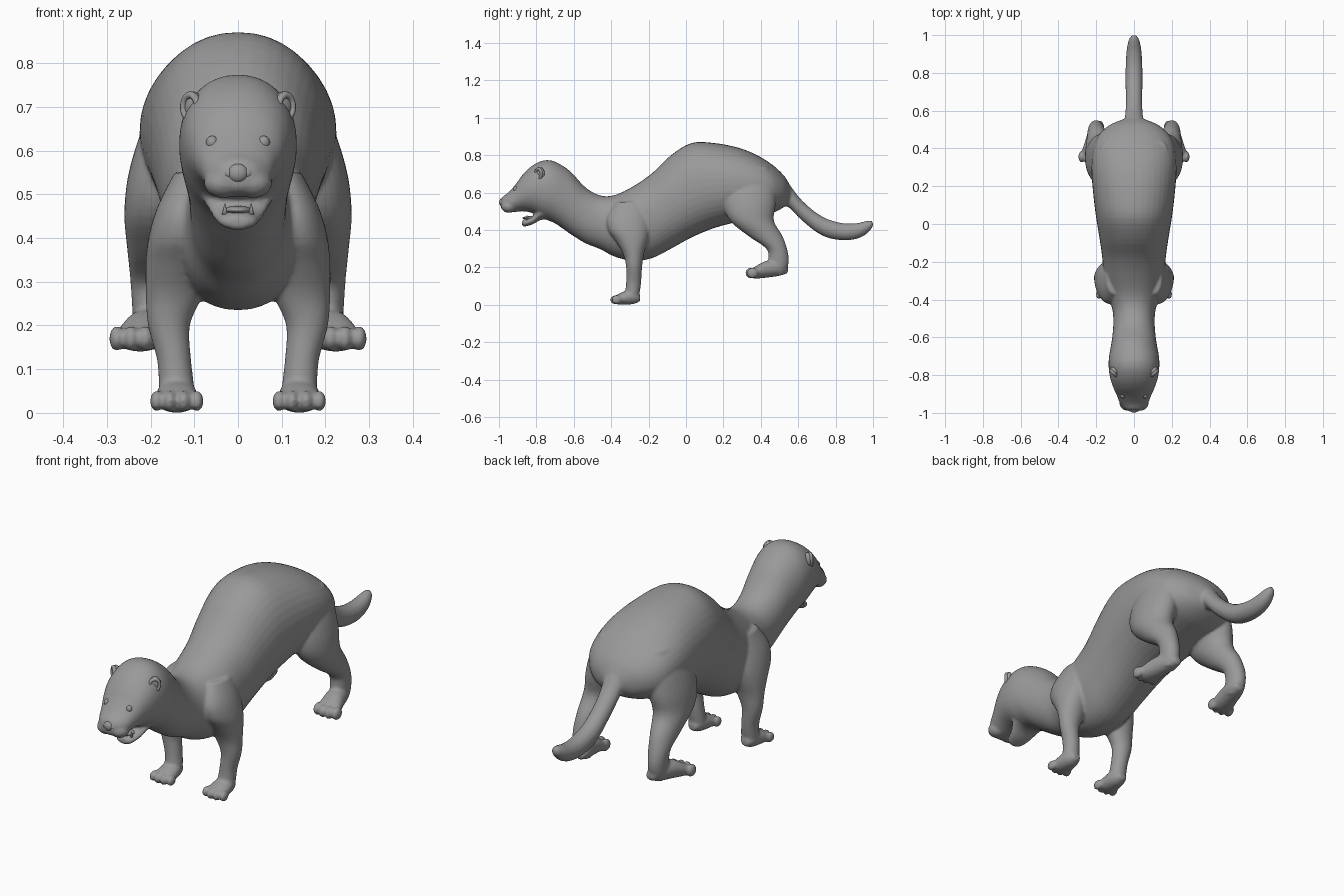
import bpy, bmesh, math
from mathutils import Vector, Matrix

old = bpy.data.objects.get("Cube")
if old:
    bpy.data.objects.remove(old, do_unlink=True)


def material(name, color):
    mat = bpy.data.materials.new(name)
    mat.use_nodes = True
    mat.diffuse_color = color
    mat.node_tree.nodes["Principled BSDF"].inputs["Base Color"].default_value = color
    return mat


FUR = material("grey fur", (0.32, 0.32, 0.32, 1))


def finish(name, bm):
    """Turn a bmesh into a smooth shaded object."""
    bmesh.ops.recalc_face_normals(bm, faces=bm.faces)
    mesh = bpy.data.meshes.new(name)
    bm.to_mesh(mesh)
    bm.free()
    mesh.materials.append(FUR)
    for poly in mesh.polygons:
        poly.use_smooth = True
    obj = bpy.data.objects.new(name, mesh)
    bpy.context.collection.objects.link(obj)
    return obj


def spline(rows, steps=4):
    """Smoothly interpolate a table of stations."""
    rows = [Vector(r) for r in rows]
    out = []
    for i in range(len(rows) - 1):
        a, b = rows[max(i - 1, 0)], rows[i]
        c, d = rows[i + 1], rows[min(i + 2, len(rows) - 1)]
        for s in range(steps):
            t = s / steps
            out.append(b + (c - a) * (t / 2)
                       + (a * 2 - b * 5 + c * 4 - d) * (t * t / 2)
                       + (b * 3 - a - c * 3 + d) * (t ** 3 / 2))
    return out + [rows[-1]]


def loft(bm, axis, rows, side=1, power=2.0, count=28):
    """Rows are: position on axis, x centre, x radius, low edge, high edge."""
    rings = []
    for pos, x, rx, low, high in spline(rows):
        ring = []
        for k in range(count):
            a = math.tau * k / count
            c, s = math.cos(a), math.sin(a)
            u = side * (x + rx * math.copysign(abs(c) ** (2 / power), c))
            v = (low + high) / 2 + (high - low) / 2 * math.copysign(abs(s) ** (2 / power), s)
            ring.append(bm.verts.new((u, pos, v) if axis == "y" else (u, v, pos)))
        rings.append(ring)
    for r, q in zip(rings, rings[1:]):
        for k in range(count):
            j = (k + 1) % count
            bm.faces.new((r[k], r[j], q[j], q[k]))
    bm.faces.new(rings[0])
    bm.faces.new(rings[-1])


def blob(bm, center, radii, turn=0.0):
    """Add an ellipsoid, turned about z."""
    m = Matrix.Translation(center) @ Matrix.Rotation(turn, 4, "Z") @ Matrix.Diagonal((*radii, 1))
    bmesh.ops.create_uvsphere(bm, u_segments=20, v_segments=12, radius=1, matrix=m)


# Head, neck and torso in one run from nose to rump
TRUNK = [
    (-.99, 0, .025, .52, .555), (-.98, 0, .048, .505, .578), (-.95, 0, .074, .495, .60),
    (-.91, 0, .09, .497, .645), (-.87, 0, .108, .50, .70), (-.82, 0, .125, .49, .745),
    (-.76, 0, .134, .46, .772), (-.70, 0, .132, .435, .765), (-.62, 0, .118, .38, .715),
    (-.54, 0, .11, .33, .63), (-.46, 0, .113, .298, .585), (-.38, 0, .137, .257, .587),
    (-.28, 0, .16, .235, .635), (-.18, 0, .168, .25, .705), (-.08, 0, .182, .30, .80),
    (.03, 0, .20, .36, .865), (.15, 0, .215, .41, .865), (.28, 0, .225, .445, .84),
    (.38, 0, .22, .47, .80), (.46, 0, .195, .49, .75), (.52, 0, .135, .52, .695),
    (.55, 0, .07, .55, .65), (.565, 0, .03, .57, .62),
]
JAW = [
    (-.877, 0, .022, .427, .447), (-.865, 0, .041, .418, .457), (-.82, 0, .058, .43, .475),
    (-.77, 0, .082, .455, .54), (-.70, 0, .08, .45, .55),
]
TAIL = [
    (.48, 0, .06, .55, .70), (.55, 0, .05, .52, .645), (.60, 0, .045, .47, .58),
    (.65, 0, .043, .425, .53), (.70, 0, .044, .387, .49), (.76, 0, .045, .358, .457),
    (.84, 0, .044, .345, .436), (.91, 0, .04, .352, .436), (.96, 0, .032, .375, .447),
    (.99, 0, .02, .405, .45), (1.0, 0, .008, .42, .44),
]
FRONT_LEG = [
    (.55, .105, .04, -.37, -.21), (.47, .123, .062, -.42, -.20), (.40, .135, .07, -.415, -.195),
    (.34, .14, .071, -.375, -.205), (.27, .146, .065, -.335, -.225),
    (.20, .158, .048, -.32, -.235), (.12, .146, .039, -.32, -.24), (.05, .14, .04, -.325, -.25),
    (.015, .14, .03, -.31, -.26),
]
FRONT_FOOT = [
    (-.245, .14, .02, .02, .05), (-.28, .14, .04, .004, .085), (-.34, .14, .05, 0, .068),
    (-.375, .14, .05, .004, .05), (-.385, .14, .042, .01, .04),
]
HIND_LEG = [
    (.74, .13, .05, .27, .44), (.64, .15, .073, .22, .475), (.54, .166, .086, .20, .48),
    (.45, .183, .077, .235, .47), (.37, .193, .06, .33, .515), (.30, .199, .047, .43, .54),
    (.24, .20, .042, .44, .55), (.19, .198, .04, .44, .54), (.16, .198, .03, .46, .52),
]
HIND_FOOT = [
    (.545, .188, .02, .17, .20), (.50, .197, .042, .155, .235), (.43, .212, .05, .145, .235),
    (.37, .224, .058, .14, .205), (.35, .228, .052, .145, .185),
]

bm = bmesh.new()
loft(bm, "y", TRUNK, power=2.15, count=40)
loft(bm, "y", JAW)
loft(bm, "y", TAIL)
for side in (1, -1):
    loft(bm, "z", FRONT_LEG, side)
    loft(bm, "y", FRONT_FOOT, side)
    loft(bm, "z", HIND_LEG, side)
    loft(bm, "y", HIND_FOOT, side)
    # Toes fan out across each paw
    for k in (-1.5, -.5, .5, 1.5):
        back = .009 * abs(k)
        blob(bm, (side * (.14 + .031 * k), -.385 + back, .027), (.015, .026, .024))
        blob(bm, (side * (.228 + .033 * k), .342 + back, .17), (.017, .03, .029))
    # Puffed upper lips
    blob(bm, (side * .034, -.947, .525), (.044, .042, .034))

body = finish("body", bm)
remesh = body.modifiers.new("blend parts", "REMESH")
remesh.mode = "VOXEL"
remesh.voxel_size = .007
remesh.use_smooth_shade = True
soften = body.modifiers.new("soften joins", "SMOOTH")
soften.factor = .5
soften.iterations = 4

# Nose with a pad and two nostril wings
bm = bmesh.new()
blob(bm, (0, -.982, .548), (.024, .017, .022))
for side in (1, -1):
    blob(bm, (side * .02, -.977, .548), (.015, .015, .013))
finish("nose", bm)

# Tongue resting in the open jaw
bm = bmesh.new()
blob(bm, (0, -.83, .464), (.032, .045, .01))
finish("tongue", bm)

for side, label in ((1, "left"), (-1, "right")):
    # Eyeball
    bm = bmesh.new()
    blob(bm, (side * .059, -.909, .618), (.014, .014, .016))
    finish(label + "_eye", bm)

    # Ear: rounded back plate with a thick curled rim
    bm = bmesh.new()
    turn = side * .75
    center = Vector((side * .108, -.788, .70))
    blob(bm, center + Vector((-side * .006, .01, 0)), (.028, .016, .035), turn)
    spin = Matrix.Translation(center) @ Matrix.Rotation(turn, 4, "Z")
    rings = []
    for i in range(24):
        a = math.tau * i / 24
        ring = []
        for j in range(8):
            b = math.tau * j / 8
            r = 1 + .32 * math.cos(b)
            p = Vector((.022 * r * math.cos(a), .01 * math.sin(b), .027 * r * math.sin(a)))
            ring.append(bm.verts.new(spin @ p))
        rings.append(ring)
    for i in range(24):
        for j in range(8):
            p, q, n = rings[i], rings[(i + 1) % 24], (j + 1) % 8
            bm.faces.new((p[j], p[n], q[n], q[j]))
    finish(label + "_ear", bm)

    # Lower fang
    bm = bmesh.new()
    spot = Matrix.Translation((side * .03, -.85, .466))
    bmesh.ops.create_cone(bm, cap_ends=True, segments=8, radius1=.007, radius2=.001,
                          depth=.025, matrix=spot)
    finish(label + "_fang", bm)
